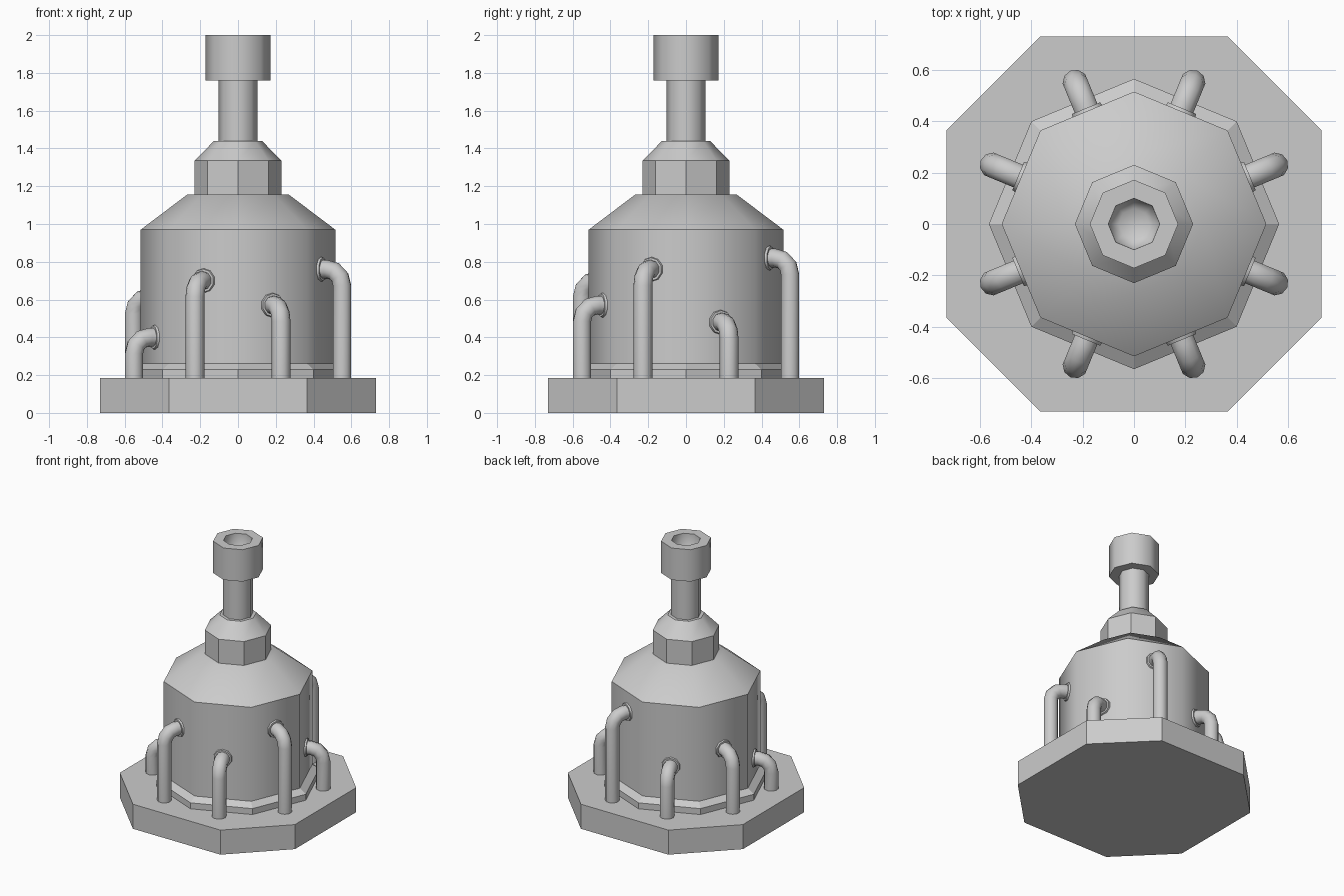
import bpy, bmesh
from math import sin, cos, pi, radians

if "Cube" in bpy.data.objects:
    bpy.data.objects.remove(bpy.data.objects["Cube"])

SIDES = 8


def finish(name, bm, smooth_angle=None):
    bmesh.ops.recalc_face_normals(bm, faces=bm.faces)
    mesh = bpy.data.meshes.new(name)
    bm.to_mesh(mesh)
    bm.free()
    if smooth_angle:
        mesh.shade_smooth()
        mesh.set_sharp_from_angle(angle=radians(smooth_angle))
    obj = bpy.data.objects.new(name, mesh)
    bpy.context.collection.objects.link(obj)
    return obj


def skin(bm, rings):
    """Bridge successive vertex loops and cap both ends."""
    n = len(rings[0])
    for a, b in zip(rings, rings[1:]):
        for i in range(n):
            j = (i + 1) % n
            bm.faces.new((a[i], a[j], b[j], b[i]))
    bm.faces.new(rings[0])
    bm.faces.new(rings[-1])


def lathe(name, profile, smooth_angle=None):
    """Eight-sided turned part from (radius, z) points, corners on the axes."""
    bm = bmesh.new()
    rings = [[bm.verts.new((r * cos(2 * pi * i / SIDES), r * sin(2 * pi * i / SIDES), z))
              for i in range(SIDES)] for r, z in profile]
    skin(bm, rings)
    return finish(name, bm, smooth_angle)


def tube(name, path, sides, angle):
    """Round part along (distance, z, tilt, radius) stations in the radial plane."""
    bm = bmesh.new()
    rings = []
    for d, z, tilt, rad in path:
        ring = []
        for i in range(sides):
            u, v = rad * cos(2 * pi * i / sides), rad * sin(2 * pi * i / sides)
            ring.append(bm.verts.new((d + u * cos(tilt), v, z + u * sin(tilt))))
        rings.append(ring)
    skin(bm, rings)
    obj = finish(name, bm, 50)
    obj.rotation_euler.z = angle
    return obj


# Base slab: square with cut corners
bm = bmesh.new()
W, C = 0.73, 0.365
outline = [(W, -C), (W, C), (C, W), (-C, W), (-W, C), (-W, -C), (-C, -W), (C, -W)]
skin(bm, [[bm.verts.new((x, y, z)) for x, y in outline] for z in (0, 0.185)])
finish("base_slab", bm)

# Stacked vessel parts
lathe("base_collar", [(0.565, 0.18), (0.565, 0.23), (0.515, 0.262)])
lathe("tank", [(0.515, 0.23), (0.515, 0.97), (0.27, 1.155)], 50)
lathe("upper_drum", [(0.23, 1.15), (0.23, 1.335), (0.127, 1.44)], 40)
lathe("neck", [(0.103, 1.43), (0.103, 1.77)], 50)
lathe("cap", [(0.1, 1.76), (0.172, 1.76), (0.172, 2.0), (0.1, 2.0), (0.097, 1.88), (0.06, 1.85)], 50)

# Pipes around the tank, each rising from the slab and bending into the wall
HEIGHTS = [0.48, 0.82, 0.51, 0.61, 0.40, 0.57 + 0.13, 0.57, 0.76]
R_PIPE, D_PIPE, BEND, WALL = 0.05, 0.596, 0.085, 0.476
for k, h in enumerate(HEIGHTS):
    angle = radians(22.5 + 45 * k)
    path = [(D_PIPE, 0.17, 0, R_PIPE)]
    for s in range(4):
        t = s / 3 * pi / 2
        path.append((D_PIPE - BEND + BEND * cos(t), h - BEND + BEND * sin(t), t, R_PIPE))
    path.append((WALL - 0.02, h, pi / 2, R_PIPE))
    tube(f"pipe_{k + 1}", path, 10, angle)
    # Flange where the pipe meets the tank
    tube(f"pipe_flange_{k + 1}", [(WALL - 0.01, h, pi / 2, 0.068),
                                  (WALL + 0.012, h, pi / 2, 0.062)], 10, angle)
